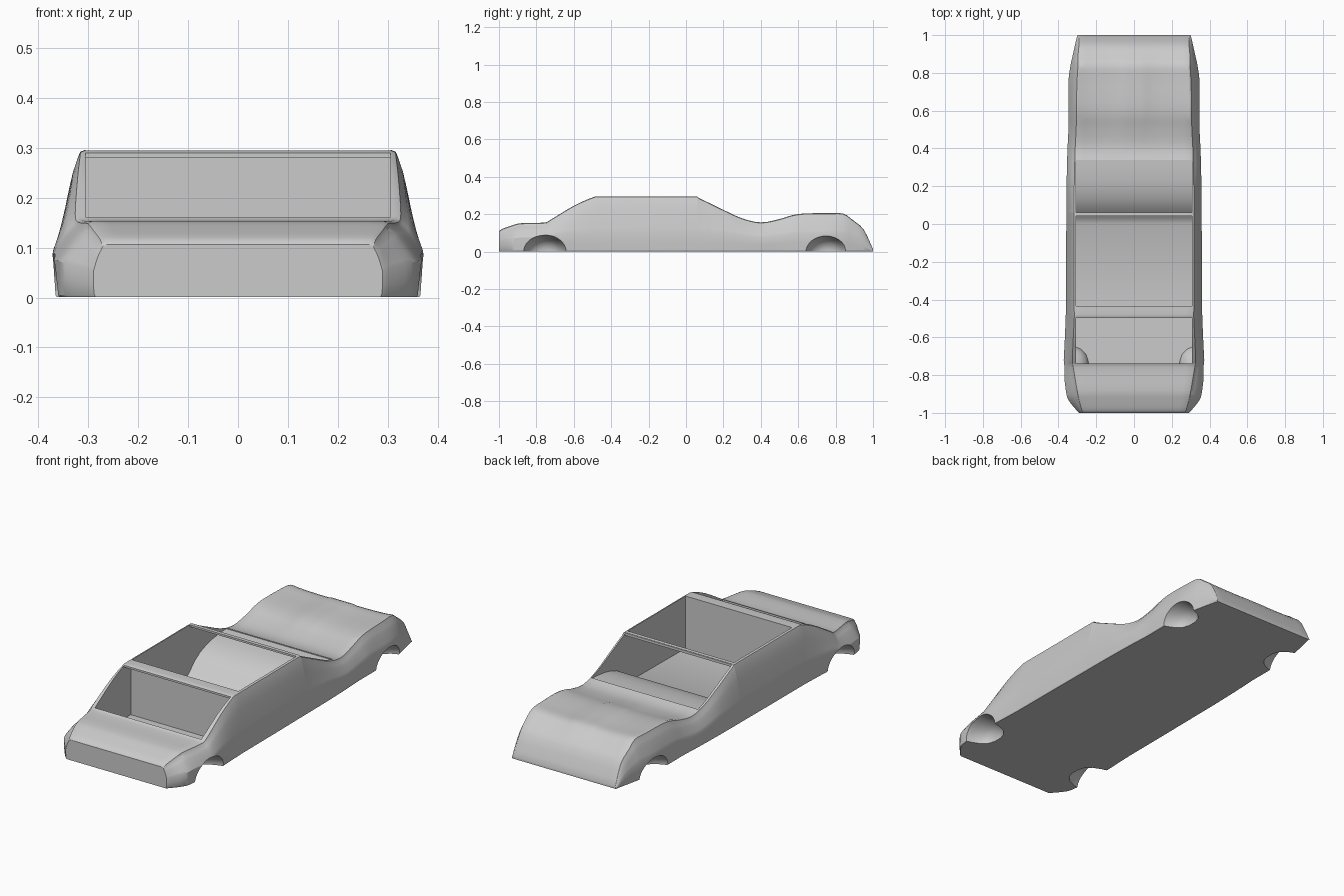
import bpy, bmesh, math
from mathutils import Vector

if "Cube" in bpy.data.objects:
    bpy.data.objects.remove(bpy.data.objects["Cube"])

# Body stations: y, top height, widest half-width, top half-width, hood dip
STATIONS = [
    (-1.0, .108, .29, .275, 0), (-.985, .122, .305, .28, 0), (-.93, .142, .348, .295, 0),
    (-.88, .154, .361, .305, 0), (-.76, .157, .374, .325, 0), (-.72, .175, .372, .33, 0),
    (-.6, .247, .366, .325, 0), (-.5, .291, .362, .32, 0), (-.45, .297, .361, .32, 0),
    (-.2, .297, .36, .32, 0), (.04, .297, .358, .32, 0), (.07, .288, .358, .32, 0),
    (.2, .225, .357, .32, 0), (.3, .18, .355, .318, 0), (.4, .158, .352, .315, .002),
    (.5, .176, .347, .31, .007), (.57, .197, .347, .308, .011), (.64, .206, .347, .308, .012),
    (.76, .207, .347, .305, .012), (.84, .205, .336, .30, .01), (.89, .172, .325, .30, .006),
    (.95, .12, .312, .295, .002), (1.0, .014, .30, .295, 0)]


def catmull(a, b, c, d, t):
    return tuple(.5 * (2*q + (r-p)*t + (2*p-5*q+4*r-s)*t*t + (3*q-p-3*r+s)*t**3)
                 for p, q, r, s in zip(a, b, c, d))


def smooth_stations(st, n=3):
    out = []
    for i in range(len(st) - 1):
        a, d = st[max(i-1, 0)], st[min(i+2, len(st)-1)]
        out += [catmull(a, st[i], st[i+1], d, k / n) for k in range(n)]
    return out + [st[-1]]


def half_ring(y, top, w, wt, dip):
    z_mid = min(.1, top * .5)
    r = min(.012, (top - z_mid) * .3)
    pts = []
    for f in (0, .1, .2, .26, .5, .7, .85):
        bulge = .4 if f <= .2 else 0          # raised strip along the hood centre
        pts.append((f * wt, top - dip * (1 - f**4 - bulge)))
    pts += [(wt - r, top), (wt - r * .3, top - r * .3)]
    for k in range(7):
        t = k / 6
        pts.append((wt + (w - wt) * t**.75, (top - r) * (1 - t) + z_mid * t))
    pts += [(w, z_mid * .5), (w - .002, .007), (w - .005, .003), (0, .003)]
    return [Vector((x, y, z)) for x, z in pts]


def new_object(name, bm):
    bmesh.ops.recalc_face_normals(bm, faces=bm.faces)
    mesh = bpy.data.meshes.new(name)
    bm.to_mesh(mesh)
    bm.free()
    ob = bpy.data.objects.new(name, mesh)
    bpy.context.collection.objects.link(ob)
    return ob


def subtract(target, cutter):
    cutter.hide_render = True
    bpy.context.view_layer.objects.active = target
    mod = target.modifiers.new("cut", 'BOOLEAN')
    mod.operation = 'DIFFERENCE'
    mod.solver = 'EXACT'
    mod.object = cutter
    bpy.ops.object.modifier_apply(modifier=mod.name)
    bpy.data.objects.remove(cutter, do_unlink=True)


def loft(name, loops):
    bm = bmesh.new()
    rings = [[bm.verts.new(p) for p in loop] for loop in loops]
    n = len(rings[0])
    for a, b in zip(rings, rings[1:]):
        for i in range(n):
            bm.faces.new((a[i], a[(i+1) % n], b[(i+1) % n], b[i]))
    bm.faces.new(rings[0])
    bm.faces.new(rings[-1])
    return new_object(name, bm)


def extrude_profile(name, profile, hw):
    return loft(name, [[(x, y, z) for y, z in profile] for x in (-hw, hw)])


# Tapered wheel well; grow makes the matching hump inside the cabin
def wheel_well(name, y, side, grow=0):
    loops = []
    for x, r in ((.25, .025), (.262, .06), (.29, .087), (.335, .106), (.42, .13)):
        loops.append([(side * (x - grow), y + (r + grow) * math.cos(a),
                       (r * .78 + grow) * math.sin(a))
                      for a in (2 * math.pi * k / 40 for k in range(40))])
    return loft(name, loops)


# Lofted outer body
loops = []
for st in smooth_stations(STATIONS):
    half = half_ring(*st)
    loops.append(half + [Vector((-p.x, p.y, p.z)) for p in half[-2:0:-1]])
body = loft("car_body", loops)

# Cabin hollow: roof opening, thin header bar, windscreen opening, dashboard and floor
cabin = extrude_profile("cabin_cutter", [
    (-.433, .4), (.042, .4), (.042, .287), (.062, .281), (.062, .4), (.34, .4),
    (.34, .163), (.29, .160), (.23, .153), (.18, .142), (.13, .124), (.09, .1),
    (.06, .073), (.03, .045), (0, .03), (-.433, .025)], .306)
# Rear window hollow behind the partition, with wheel humps
rear = extrude_profile("rear_window_cutter", [
    (-.738, .4), (-.497, .4), (-.497, .282), (-.443, .287), (-.443, .015), (-.738, .015)], .306)
for side in (-1, 1):
    subtract(rear, wheel_well("wheel_hump", -.755, side, .008))

# Carve the body
subtract(body, cabin)
subtract(body, rear)
for y in (-.755, .75):
    for side in (-1, 1):
        subtract(body, wheel_well("wheel_well_cutter", y, side))

body.location.z = -.002
bpy.ops.object.select_all(action='DESELECT')
body.select_set(True)
bpy.context.view_layer.objects.active = body
bpy.ops.object.shade_smooth_by_angle(angle=math.radians(30))
